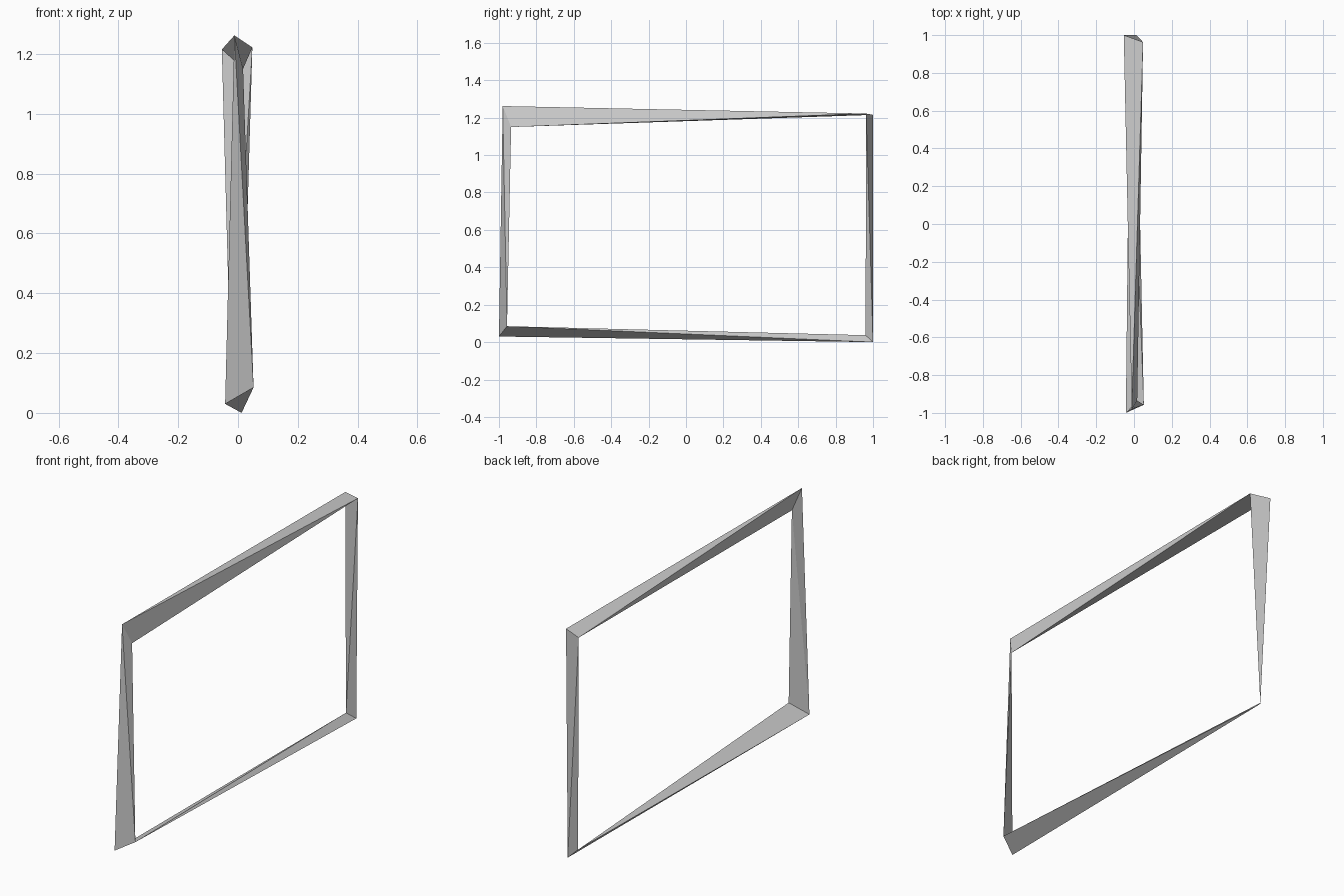
import bpy, bmesh

if "Cube" in bpy.data.objects:
    bpy.data.objects.remove(bpy.data.objects["Cube"])

# Each frame corner is a short mitre edge: (outer point, inner point)
top_front = ((-0.012, -0.98, 1.262), (0.017, -0.935, 1.15))
top_back = ((-0.054, 1.0, 1.215), (0.048, 0.963, 1.222))
low_back = ((0.012, 1.0, 0.0), (-0.022, 0.96, 0.037))
low_front = ((-0.043, -1.0, 0.03), (0.052, -0.957, 0.085))


def twisted_bar(name, start, end):
    """Slim four-faced bar spanning two mitre edges."""
    bm = bmesh.new()
    v = [bm.verts.new(p) for p in start + end]
    for i, j, k in ((0, 1, 2), (0, 1, 3), (0, 2, 3), (1, 2, 3)):
        bm.faces.new((v[i], v[j], v[k]))
    bmesh.ops.recalc_face_normals(bm, faces=bm.faces)
    mesh = bpy.data.meshes.new(name)
    bm.to_mesh(mesh)
    bm.free()
    bpy.context.collection.objects.link(bpy.data.objects.new(name, mesh))


# Four bars around the rectangular frame
twisted_bar("top_bar", top_front, top_back)
twisted_bar("back_post", top_back, low_back)
twisted_bar("bottom_bar", low_back, low_front)
twisted_bar("front_post", low_front, top_front)
